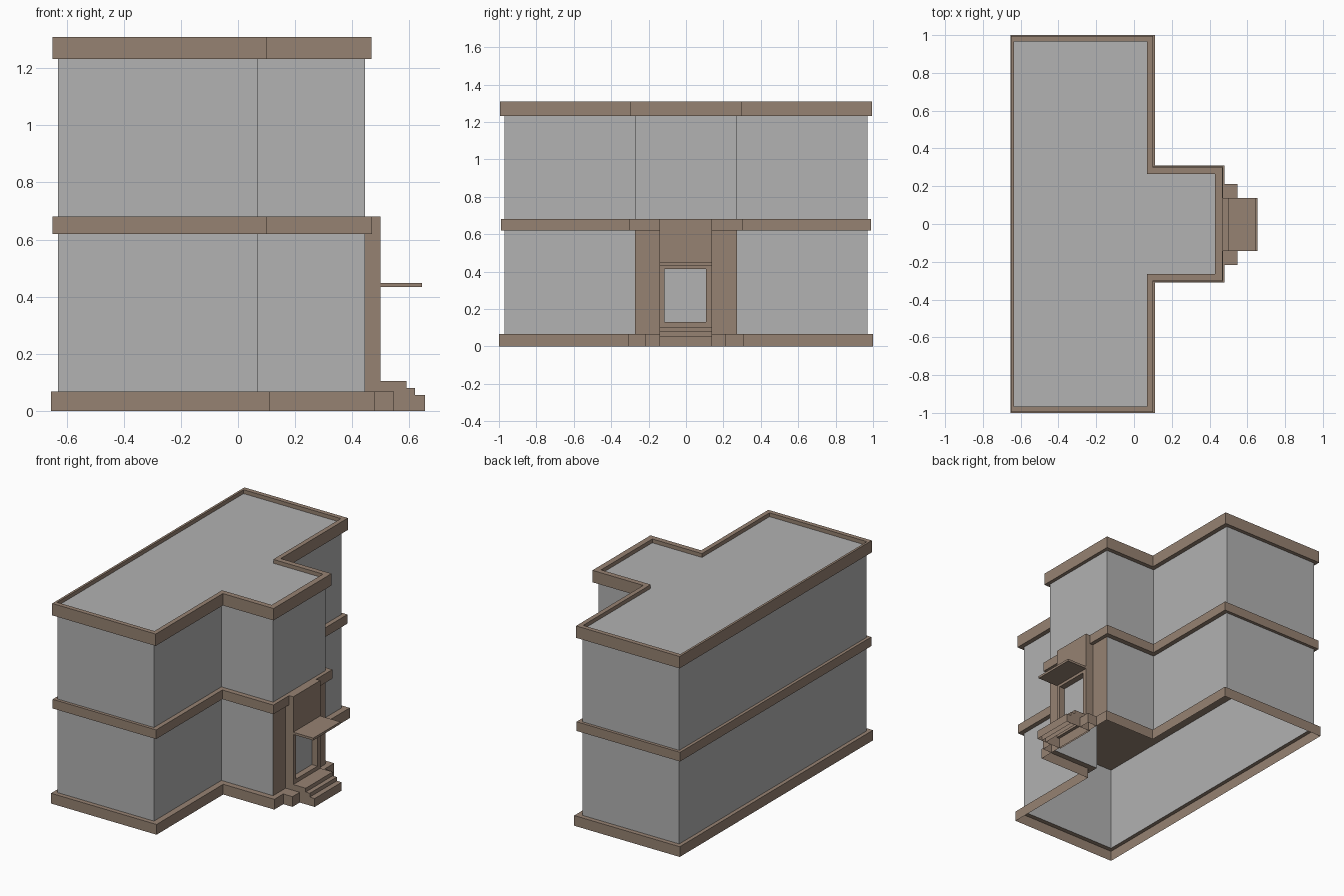
import bpy
import bmesh

if "Cube" in bpy.data.objects:
    bpy.data.objects.remove(bpy.data.objects["Cube"])


def make_material(name, rgb):
    mat = bpy.data.materials.new(name)
    mat.use_nodes = True
    colour = (*rgb, 1.0)
    mat.diffuse_color = colour
    mat.node_tree.nodes["Principled BSDF"].inputs["Base Color"].default_value = colour
    return mat


GREY = make_material("wall grey", (0.445, 0.445, 0.445))
BROWN = make_material("trim brown", (0.305, 0.223, 0.168))


def loft(name, loops, cap_start=False, cap_end=False, mats=(BROWN,), end_mat=0, rule=None):
    """Skin a row of matching loops, optionally closing either end."""
    bm = bmesh.new()
    rows = [[bm.verts.new(p) for p in loop] for loop in loops]
    n = len(rows[0])
    for a, b in zip(rows, rows[1:]):
        for i in range(n):
            j = (i + 1) % n
            bm.faces.new((a[i], a[j], b[j], b[i]))
    if cap_start:
        bm.faces.new(rows[0][::-1])
    if cap_end:
        bm.faces.new(rows[-1]).material_index = end_mat
    bm.normal_update()
    if rule:
        for face in bm.faces:
            face.material_index = rule(face)
    mesh = bpy.data.meshes.new(name)
    bm.to_mesh(mesh)
    bm.free()
    for mat in mats:
        mesh.materials.append(mat)
    obj = bpy.data.objects.new(name, mesh)
    bpy.context.collection.objects.link(obj)
    return obj


def plan(back, wing, front, half_length, half_porch):
    """T-shaped floor plan, counter-clockwise."""
    side = [(back, -half_length), (wing, -half_length), (wing, -half_porch), (front, -half_porch)]
    return side + [(x, -y) for x, y in reversed(side)]


def at(outline, z):
    return [(x, y, z) for x, y in outline]


def rect_yz(x, y0, y1, z0, z1):
    return [(x, y0, z0), (x, y1, z0), (x, y1, z1), (x, y0, z1)]


def box(name, x0, x1, y0, y1, z0, z1, bottom=True):
    outline = [(x0, y0), (x1, y0), (x1, y1), (x0, y1)]
    return loft(name, [at(outline, z0), at(outline, z1)], bottom, True)


# Floor plans of the walls and the projecting trims
wall = plan(-0.63, 0.07, 0.445, 0.97, 0.272)
base = plan(-0.655, 0.11, 0.48, 1.0, 0.31)
band = plan(-0.65, 0.10, 0.47, 0.99, 0.305)
cornice = plan(-0.65, 0.10, 0.468, 0.995, 0.30)
rim = plan(-0.635, 0.07, 0.43, 0.965, 0.265)

BASE_TOP, BAND_LOW, BAND_TOP, CORNICE_LOW, TOP = 0.067, 0.62, 0.68, 1.232, 1.31
ROOF = 1.285

# Open-bottomed base skirt with a ledge running in to the wall
loft("base_skirt", [at(base, 0), at(base, BASE_TOP), at(wall, BASE_TOP)])


# Ground floor walls, with the entrance face in trim colour
def entrance_face(face):
    return 1 if face.normal.x > 0.9 and face.calc_center_median().x > 0.4 else 0


loft("lower_walls", [at(wall, BASE_TOP), at(wall, BAND_LOW)],
     mats=(GREY, BROWN), rule=entrance_face)

# Floor band between the storeys
loft("middle_band", [at(band, BAND_LOW), at(band, BAND_TOP)], True, True)

# Upper storey walls
loft("upper_walls", [at(wall, BAND_TOP), at(wall, CORNICE_LOW)], mats=(GREY,))

# Cornice with a low parapet around the sunken roof
loft("cornice_and_roof",
     [at(wall, CORNICE_LOW), at(cornice, CORNICE_LOW), at(cornice, TOP),
      at(rim, TOP), at(rim, ROOF)],
     cap_end=True, mats=(BROWN, GREY), end_mat=1)

# Entrance surround with a recessed door pane
Y0, Y1 = -0.142, 0.138
loft("door_surround",
     [rect_yz(0.445, Y0, Y1, BASE_TOP, BAND_TOP), rect_yz(0.50, Y0, Y1, BASE_TOP, BAND_TOP),
      rect_yz(0.50, -0.115, 0.108, 0.13, 0.415), rect_yz(0.46, -0.115, 0.108, 0.13, 0.415)],
     cap_end=True, mats=(BROWN, GREY), end_mat=1)

# Canopy over the door
box("door_canopy", 0.50, 0.645, Y0, Y1, 0.433, 0.448)

# Entrance steps
for label, x0, x1, height in (("upper", 0.47, 0.59, 0.105),
                              ("middle", 0.59, 0.62, 0.08),
                              ("lower", 0.62, 0.655, 0.055)):
    box(label + "_step", x0, x1, Y0, Y1, 0, height, bottom=False)

# Low blocks on either side of the steps
box("right_step_block", 0.48, 0.547, -0.217, Y0, 0, BASE_TOP, bottom=False)
box("left_step_block", 0.48, 0.547, Y1, 0.212, 0, BASE_TOP, bottom=False)
